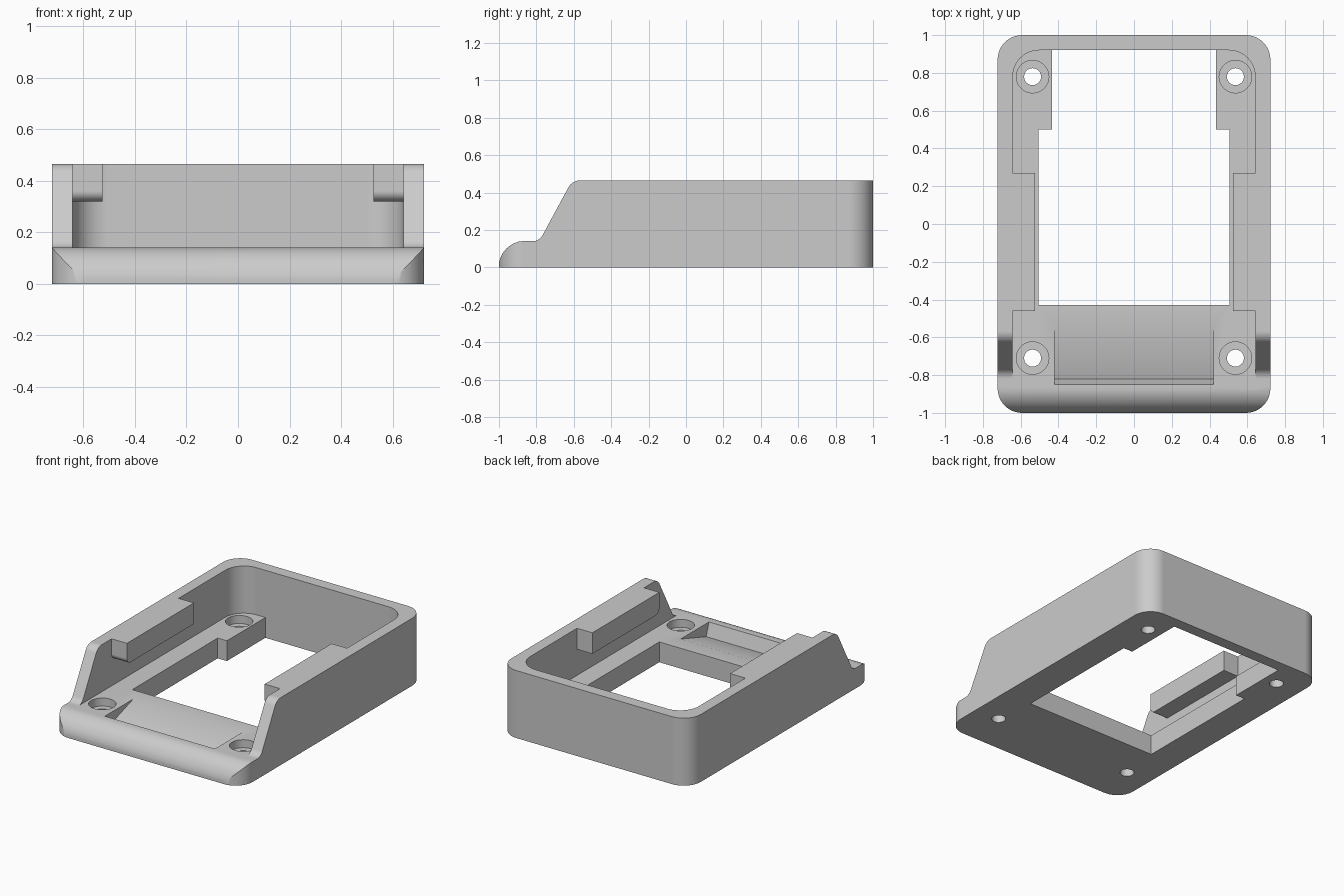
import bpy, bmesh
from math import cos, sin, radians

if "Cube" in bpy.data.objects:
    bpy.data.objects.remove(bpy.data.objects["Cube"])

# Main sizes
W, H, FLOOR = 0.722, 0.465, 0.14
INNER_W, INNER_BACK = 0.642, 0.92

grey = bpy.data.materials.new("plain_grey")
grey.use_nodes = True
grey.diffuse_color = (0.6, 0.6, 0.6, 1)
grey.node_tree.nodes["Principled BSDF"].inputs["Base Color"].default_value = (0.6, 0.6, 0.6, 1)


def arc(cx, cy, r, start, end, n=12):
    """Points along a circular arc, angles in degrees."""
    angles = [radians(start + (end - start) * i / n) for i in range(n + 1)]
    return [(cx + r * cos(a), cy + r * sin(a)) for a in angles]


def prism(name, points, axis, low, high):
    """Extrude an outline: (y, z) points along x, or (x, y) points along z."""
    place = (lambda p, t: (t, *p)) if axis == "x" else (lambda p, t: (*p, t))
    bm = bmesh.new()
    bottom = [bm.verts.new(place(p, low)) for p in points]
    top = [bm.verts.new(place(p, high)) for p in points]
    bm.faces.new(bottom)
    bm.faces.new(top)
    for i in range(len(points)):
        j = (i + 1) % len(points)
        bm.faces.new((bottom[i], bottom[j], top[j], top[i]))
    bmesh.ops.recalc_face_normals(bm, faces=bm.faces)
    mesh = bpy.data.meshes.new(name)
    bm.to_mesh(mesh)
    bm.free()
    mesh.materials.append(grey)
    obj = bpy.data.objects.new(name, mesh)
    bpy.context.collection.objects.link(obj)
    return obj


def select(obj):
    bpy.ops.object.select_all(action="DESELECT")
    obj.select_set(True)
    bpy.context.view_layer.objects.active = obj


def combine(target, tool, operation="DIFFERENCE"):
    """Apply a boolean and discard the tool."""
    mod = target.modifiers.new("cut", "BOOLEAN")
    mod.operation, mod.solver, mod.object = operation, "EXACT", tool
    select(target)
    bpy.ops.object.modifier_apply(modifier=mod.name)
    bpy.data.objects.remove(tool)


# Body: side profile with rolled front lip and sloped wall ends
profile = arc(-0.86, 0, 0.142, 180, 90)
profile = [(y, min(z, FLOOR)) for y, z in profile]
profile += arc(-0.82, FLOOR + 0.06, 0.06, -90, -29, 8)
profile += arc(-0.567, H - 0.07, 0.07, 151, 90, 8)
profile += [(1.1, H), (1.1, 0)]
body = prism("enclosure_body", profile, "x", -0.8, 0.8)

# Rounded plan outline
R = 0.13
outline = []
for sx, sy, start in ((1, 1, 0), (-1, 1, 90), (-1, -1, 180), (1, -1, 270)):
    outline += arc(sx * (W - R), sy * (1 - R), R, start, start + 90)
combine(body, prism("plan_outline", outline, "z", -0.1, 0.6), "INTERSECT")

# Open cavity, leaving a rail on each side wall
r = 0.14
cavity_plan = [(-INNER_W, -1.1), (INNER_W, -1.1)]
cavity_plan += arc(INNER_W - r, INNER_BACK - r, r, 0, 90)
cavity_plan += arc(r - INNER_W, INNER_BACK - r, r, 90, 180)
cavity = prism("cavity", cavity_plan, "z", FLOOR, 0.6)
rail = arc(-0.42, 0.36, 0.04, 180, 270, 8) + [(0.27, 0.32), (0.27, 0.7), (-0.46, 0.7)]
for low, high in ((-0.8, -0.525), (0.525, 0.8)):
    combine(cavity, prism("side_rail", rail, "x", low, high))
combine(body, cavity)

# Stepped floor opening
half = [(0.505, -0.43), (0.505, 0.5), (0.435, 0.5), (0.435, INNER_BACK)]
opening = half + [(-x, y) for x, y in reversed(half)]
combine(body, prism("floor_opening", opening, "z", -0.1, 0.2))

# Ramped pocket behind the lip
combine(body, prism("ramp_pocket", [(-0.82, 0.05), (-0.4, 0.185), (-0.87, 0.2)], "x", -0.42, 0.42))

# Counterbored screw holes
for x in (-0.537, 0.537):
    for y in (-0.71, 0.78):
        combine(body, prism("counterbore", arc(x, y, 0.086, 0, 350, 35), "z", 0.085, 0.2))
        combine(body, prism("screw_hole", arc(x, y, 0.045, 0, 345, 23), "z", -0.1, 0.2))

# Smooth curves, crisp edges
select(body)
bpy.ops.object.shade_smooth_by_angle(angle=radians(30))
weighted = body.modifiers.new("weighted_normals", "WEIGHTED_NORMAL")
weighted.keep_sharp = True
